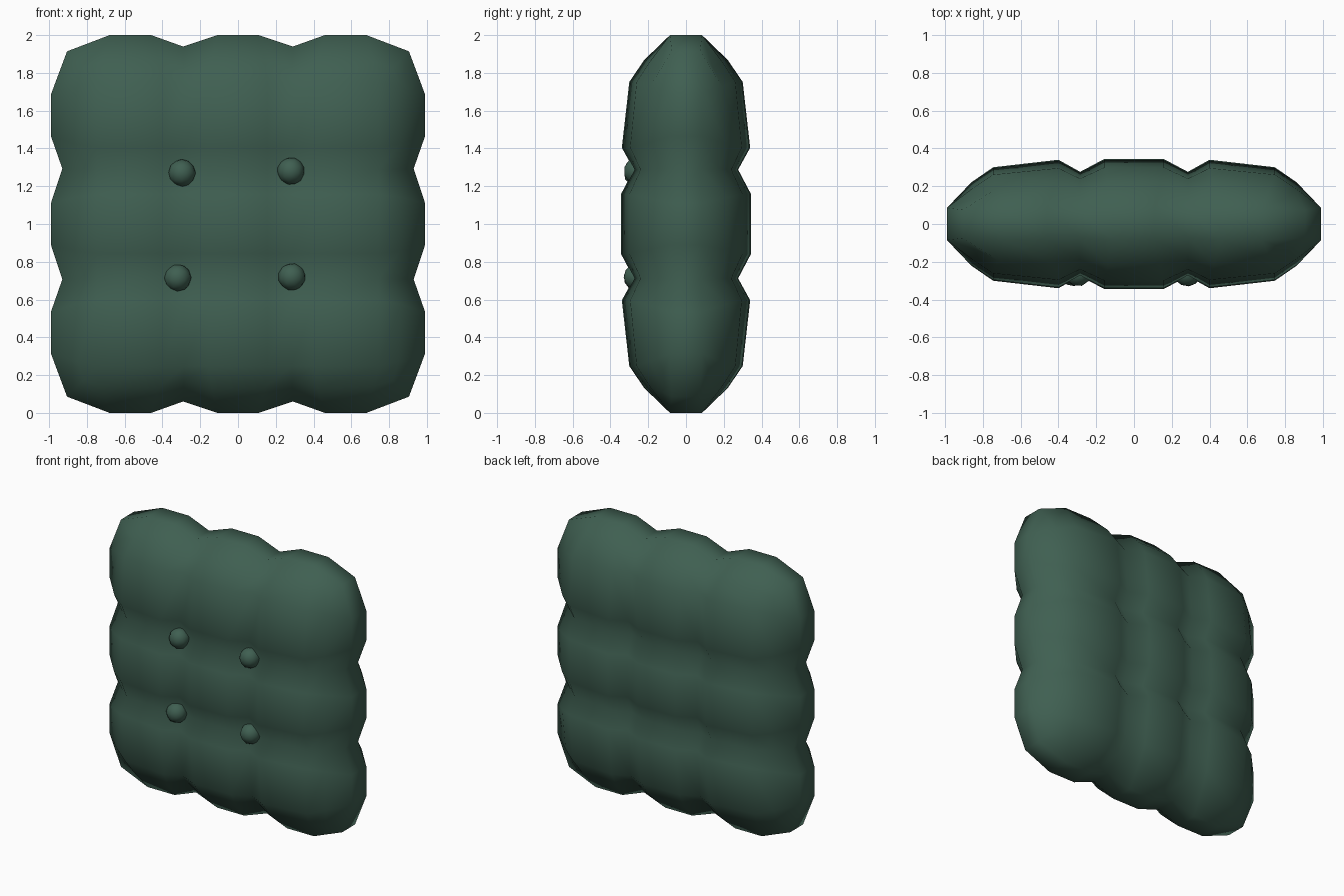
import bpy, bmesh
from mathutils import Vector

if "Cube" in bpy.data.objects:
    bpy.data.objects.remove(bpy.data.objects["Cube"])

mat = bpy.data.materials.new("dark green fabric")
mat.diffuse_color = (0.05, 0.115, 0.083, 1)
mat.use_nodes = True
mat.node_tree.nodes["Principled BSDF"].inputs["Base Color"].default_value = mat.diffuse_color

# Half-profile stations, from the middle tuft outwards
LINE = [.155, .285, .40, .745, .86]      # grid lines on the face
PUFF = [1.0, .80, .985, .87, .64]        # thickness factor per line
EDGE_ALONG = [.14, .287, .42, .72, .82]  # outer face row: position along the edge
EDGE_OUT = [.86, .82, .86, .85, .82]     # outer face row: distance from centre
RIM_ALONG = [.11, .29, .46, .68, .905]   # rim: position along the edge
RIM_OUT = [.99, .93, .99, .99, .905]     # rim: distance from centre
RIM_Y = [.085, .075, .085, .085, .075]
N = 10


def half(k):
    """Grid index 0..9 -> (sign, station)."""
    return (-1, 4 - k) if k < 5 else (1, k - 5)


def axis(a, b):
    if a == 4:
        return EDGE_OUT[b]
    return EDGE_ALONG[a] if b == 4 else LINE[a]


def rim_axis(a, b, on_edge):
    return RIM_OUT[b] if on_edge else RIM_ALONG[a]


def place(x, y, z):
    return Vector((x, y, 1 + z * 1.01))


# Boundary of the face grid, in order
loop = ([(i, 0) for i in range(N - 1)] + [(N - 1, j) for j in range(N - 1)]
        + [(i, N - 1) for i in range(N - 1, 0, -1)] + [(0, j) for j in range(N - 1, 0, -1)])

# Tufted cushion
bm = bmesh.new()
rims = []
for side in (-1, 1):
    g = {}
    for i in range(N):
        for j in range(N):
            (sx, a), (sz, b) = half(i), half(j)
            y = side * .345 * PUFF[a] * PUFF[b]
            g[i, j] = bm.verts.new(place(sx * axis(a, b), y, sz * axis(b, a)))
    for i in range(N - 1):
        for j in range(N - 1):
            bm.faces.new((g[i, j], g[i + 1, j], g[i + 1, j + 1], g[i, j + 1]))
    rim = []
    for i, j in loop:
        (sx, a), (sz, b) = half(i), half(j)
        y = side * RIM_Y[min(a, b)]
        rim.append(bm.verts.new(place(sx * rim_axis(a, b, a == 4), y,
                                      sz * rim_axis(b, a, b == 4))))
    for k in range(len(loop)):
        n = (k + 1) % len(loop)
        bm.faces.new((g[loop[k]], g[loop[n]], rim[n], rim[k]))
    rims.append(rim)
for k in range(len(loop)):
    n = (k + 1) % len(loop)
    bm.faces.new((rims[0][k], rims[0][n], rims[1][n], rims[1][k]))
bmesh.ops.recalc_face_normals(bm, faces=bm.faces)
for f in bm.faces:
    f.smooth = True
me = bpy.data.meshes.new("cushion")
bm.to_mesh(me)
bm.free()
me.materials.append(mat)
bpy.context.collection.objects.link(bpy.data.objects.new("cushion", me))

# Buttons in the front tuft crossings
for n, (x, z) in enumerate([(-.297, 1.27), (.28, 1.28), (-.32, .715), (.285, .72)]):
    bpy.ops.mesh.primitive_ico_sphere_add(subdivisions=2, radius=.073,
                                          location=(x, -.257, z),
                                          rotation=(.4 * n, .7 * n, .3))
    ob = bpy.context.object
    ob.name = "button_%d" % (n + 1)
    ob.data.materials.append(mat)
    bpy.ops.object.shade_smooth()
